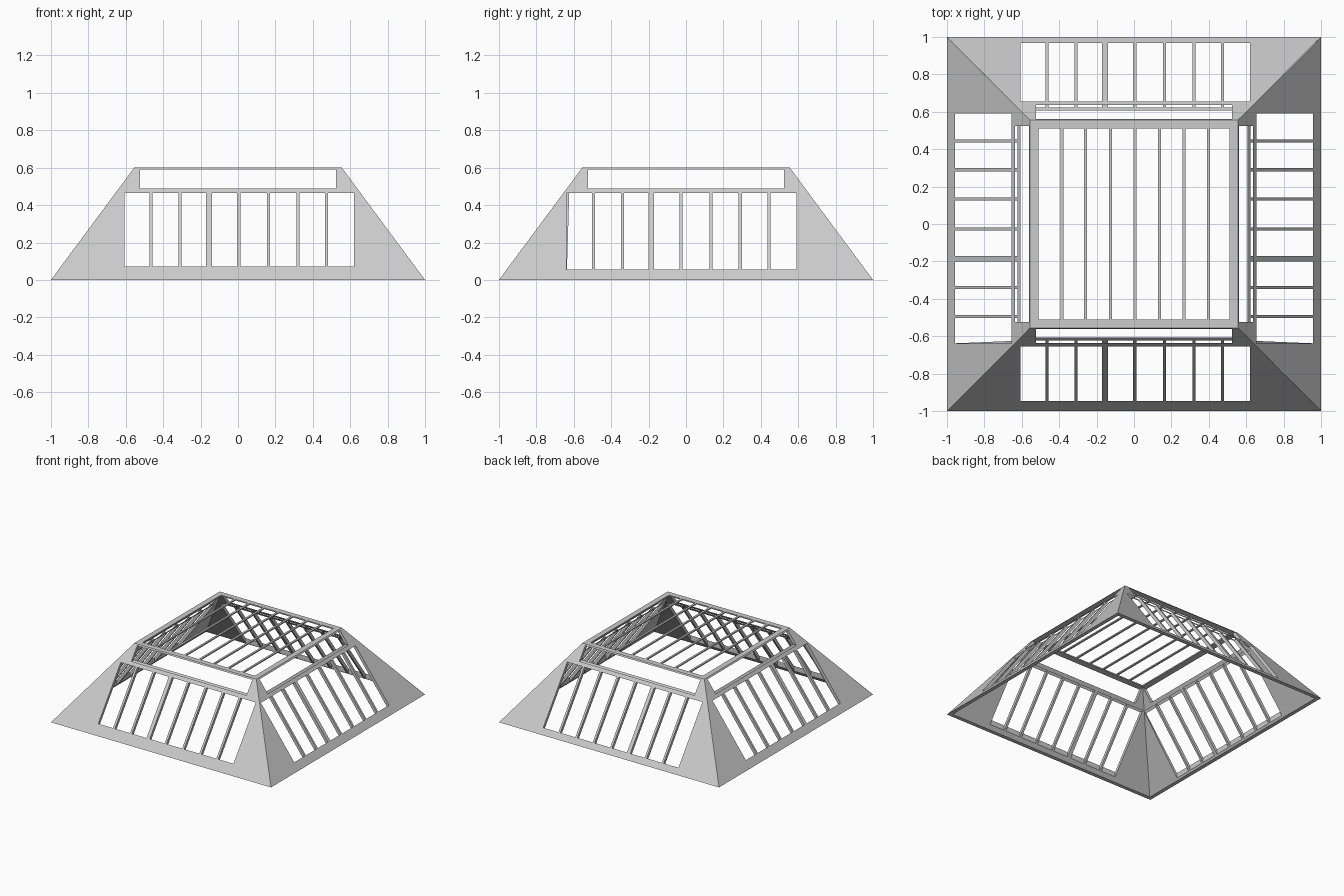
import bpy, bmesh
from mathutils import Vector

if "Cube" in bpy.data.objects:
    bpy.data.objects.remove(bpy.data.objects["Cube"])

H, TOP, T = 0.6, 0.555, 0.031          # height, roof half width, wall thickness (horizontal)
SLOPE = (1 - TOP) / H
ROOF_Z, OPEN = 0.59, 0.51              # roof underside, roof opening half width
WIN_TOP, SLOT_Z, SLOT_U = 0.465, 0.49, 0.523
BARS = [-0.465, -0.31, -0.155, 0.004, 0.163, 0.32, 0.474]


def finish(name, bm):
    mesh = bpy.data.meshes.new(name)
    bmesh.ops.remove_doubles(bm, verts=bm.verts, dist=0.0002)
    bm.to_mesh(mesh)
    bm.free()
    bpy.context.collection.objects.link(bpy.data.objects.new(name, mesh))


def wall(name, to_world, foot, shift):
    """Sloped wall: u runs along it, d is the distance from the centre axis.
    foot = d of the lower window edge, shift = sideways offset of the windows."""
    bm = bmesh.new()

    def quad(pts, facing):
        f = bm.faces.new([bm.verts.new(to_world(*p)) for p in pts])
        f.normal_update()
        if f.normal.dot(Vector(to_world(*facing))) < 0:
            f.normal_flip()

    def strip(d0, z0, d1, z1, facing, u0=None, u1=None):
        # an end without a value is mitred at the corner
        a = lambda d: -d if u0 is None else u0
        b = lambda d: d if u1 is None else u1
        quad([(a(d0), d0, z0), (b(d0), d0, z0), (b(d1), d1, z1), (a(d1), d1, z1)], facing)

    out = lambda z: 1 - SLOPE * z
    inn = lambda z: out(z) - T

    def piece(z0, z1, u0=None, u1=None, i0=None, i1=None):
        # outer skin, inner skin and end caps
        i0 = z0 if i0 is None else i0
        i1 = z1 if i1 is None else i1
        strip(out(z0), z0, out(z1), z1, (0, 0.8, 0.6), u0, u1)
        strip(inn(i0), i0, inn(i1), i1, (0, -0.8, -0.6), u0, u1)
        for u, s in ((u0, -1), (u1, 1)):
            if u is not None:
                quad([(u, out(z0), z0), (u, out(z1), z1), (u, inn(i1), i1), (u, inn(i0), i0)],
                     (s, 0, 0))

    # bottom rail with vertical window ledge
    zo, zi = (1 - foot) / SLOPE, (1 - T - foot) / SLOPE
    left, right = -0.608 + shift, 0.621 + shift
    piece(0, zo, i0=0, i1=zi)
    strip(1, 0, 1 - T, 0, (0, 0, -1))
    strip(foot, zo, foot, zi, (0, -1, 0), left, right)
    # corner panels and window bars
    piece(zo, WIN_TOP, None, left, i0=zi)
    piece(zo, WIN_TOP, right, None, i0=zi)
    for i, b in enumerate(BARS):
        w = 0.015 if i == 2 else 0.0085
        piece(zo, WIN_TOP, b + shift - w, b + shift + w, i0=zi)
    # rail between windows and slot, slot ends, top edge
    piece(WIN_TOP, SLOT_Z)
    piece(SLOT_Z, ROOF_Z, None, -SLOT_U)
    piece(SLOT_Z, ROOF_Z, SLOT_U, None)
    strip(out(ROOF_Z), ROOF_Z, TOP, H, (0, 0.8, 0.6))
    # roof frame side
    strip(TOP, H, OPEN, H, (0, 0, 1))
    strip(out(ROOF_Z), ROOF_Z, OPEN, ROOF_Z, (0, 0, -1))
    strip(OPEN, H, OPEN, ROOF_Z, (0, -1, 0))
    finish(name, bm)


wall("front_wall", lambda u, d, z: (u, -d, z), 0.946, 0)
wall("back_wall", lambda u, d, z: (u, d, z), 0.967, 0)
wall("right_wall", lambda u, d, z: (d, u, z), 0.958, -0.03)
wall("left_wall", lambda u, d, z: (-d, u, z), 0.958, -0.03)

# roof bars
for x in (-0.385, -0.258, -0.125, 0.006, 0.136, 0.268, 0.398):
    bm = bmesh.new()
    bmesh.ops.create_cube(bm, size=1)
    for v in bm.verts:
        v.co = (x + v.co.x * 0.016, v.co.y * 2 * OPEN, (H + ROOF_Z) / 2 + v.co.z * (H - ROOF_Z))
    finish("roof_bar", bm)
